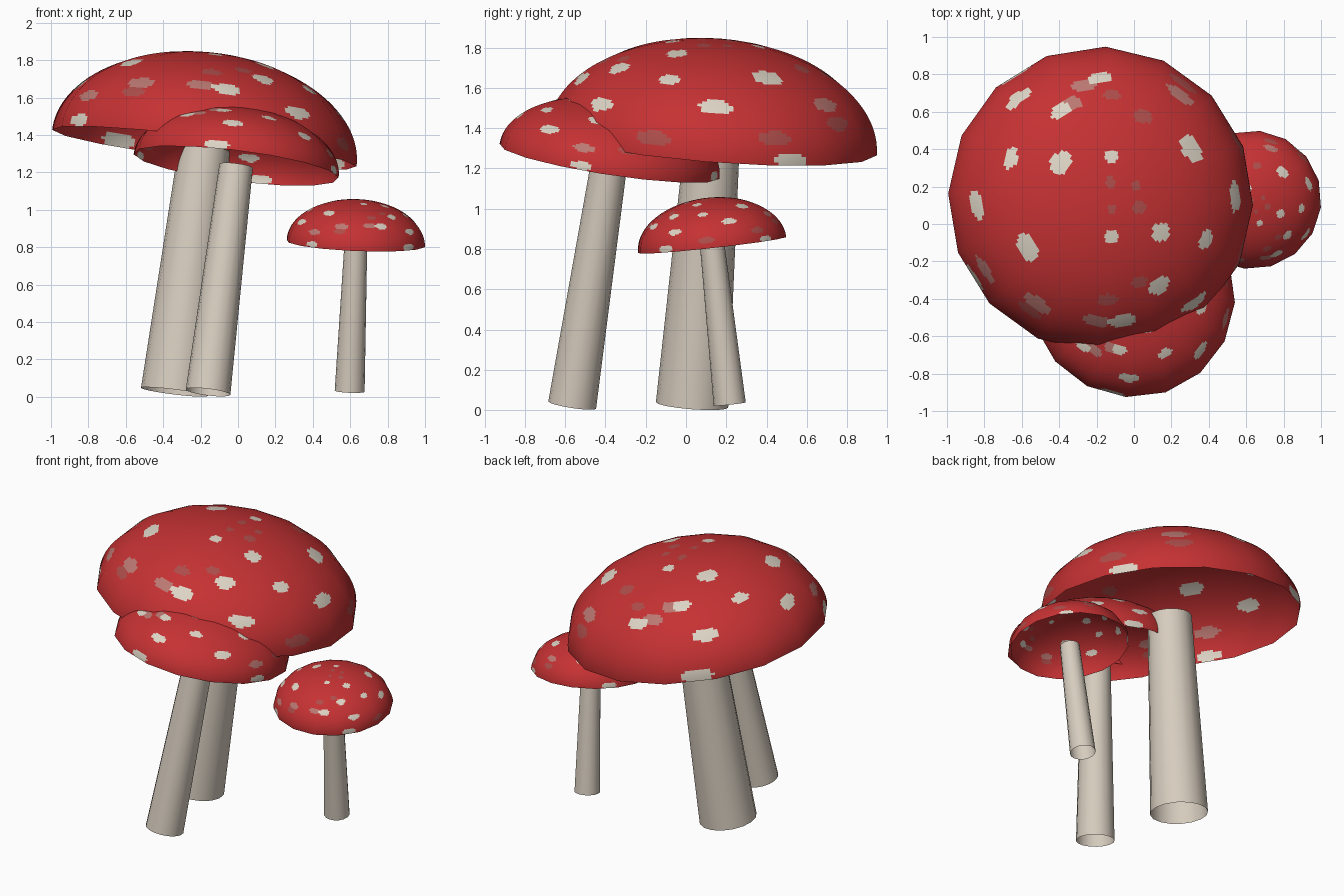
import bpy, bmesh, math
from mathutils import Vector, Matrix

if "Cube" in bpy.data.objects:
    bpy.data.objects.remove(bpy.data.objects["Cube"])


def material(name, rgb):
    m = bpy.data.materials.new(name)
    m.diffuse_color = (*rgb, 1)
    m.use_nodes = True
    m.node_tree.nodes["Principled BSDF"].inputs["Base Color"].default_value = m.diffuse_color
    return m


RED = material("cap_red", (0.56, 0.031, 0.033))
CREAM = material("spot_cream", (0.72, 0.66, 0.56))
PINK = material("faded_pink", (0.50, 0.19, 0.17))
DIM = material("faint_rose", (0.42, 0.075, 0.07))
STEM = material("stem_beige", (0.68, 0.61, 0.52))

# Spots on a unit dome: (azimuth deg, elevation deg, size)
CREAM_SPOTS = [
    (94, 39, .07), (132, 30, .085), (120, 50, .065), (160, 46, .065), (149, 67, .075),
    (90, 76, .045), (29, 51, .09), (0, 31, .085), (184, 30, .085), (213, 49, .085),
    (270, 73, .045), (322, 65, .065), (336, 45, .06), (299, 46, .07), (277, 33, .08),
    (310, 24, .085), (212, 4, .08), (125, 4, .10), (29, 3, .09), (303, 4, .09)]
PINK_SPOTS = [
    (102, 42, .07), (112, 50, .06), (211, 20, .08), (237, 31, .08), (265, 34, .075),
    (54, 33, .085)]
DIM_SPOTS = [
    (88, 49, .055), (67, 56, .06), (98, 86, .035), (16, 80, .035), (332, 78, .045),
    (270, 84, .03), (289, 52, .05), (269, 46, .06), (236, 24, .075), (338, 10, .09),
    (23, 15, .085), (55, 22, .08)]
SPOT_GROUPS = [(1, CREAM_SPOTS), (2, PINK_SPOTS), (3, DIM_SPOTS)]

SIDES, SUB, RINGS = 16, 12, 56


def spot_index(az, el):
    """Material slot for a direction on the dome (degrees)."""
    for slot, spots in SPOT_GROUPS:
        for a, e, s in spots:
            flat = math.cos(math.radians(e)) ** 2          # spots stretch sideways low down
            da = math.radians((az - a + 180) % 360 - 180) * math.cos(math.radians(el))
            de = math.radians(el - e)
            if (da / (s * (1 + .3 * flat))) ** 2 + (de / (s * (1 - .2 * flat))) ** 2 < 1:
                return slot
    return 0


def finish(name, verts, faces, mats):
    me = bpy.data.meshes.new(name)
    me.from_pydata(verts, [], faces)
    for m in mats:
        me.materials.append(m)
    me.polygons.foreach_set("use_smooth", [True] * len(me.polygons))
    ob = bpy.data.objects.new(name, me)
    bpy.context.collection.objects.link(ob)
    return ob


def cap(name, centre, axis, radius, height, spin):
    """Open 16-sided dome; each side is finely divided so the spots can be cut in."""
    rot = Vector((0, 0, 1)).rotation_difference(axis).to_matrix() @ Matrix.Rotation(
        math.radians(spin), 3, 'Z')
    n = SIDES * SUB
    corner = [Vector((math.cos(t), math.sin(t), 0)) for t in
              (math.tau * i / SIDES - math.radians(2) for i in range(SIDES + 1))]
    outline = [corner[i // SUB].lerp(corner[i // SUB + 1], i % SUB / SUB) for i in range(n)]
    verts, normals = [], []

    def add(p, smooth):
        verts.append(centre + rot @ Vector((p.x * radius, p.y * radius, p.z * height)))
        q = Vector((smooth.x / radius, smooth.y / radius, smooth.z / height))
        normals.append((rot @ q).normalized())

    for r in range(RINGS):
        e = math.pi / 2 * r / RINGS
        for o in outline:
            up = Vector((0, 0, math.sin(e)))
            add(o * math.cos(e) + up, o.normalized() * math.cos(e) + up)
    add(Vector((0, 0, 1)), Vector((0, 0, 1)))
    faces, slots = [], []
    for r in range(RINGS):
        for i in range(n):
            j = (i + 1) % n
            if r < RINGS - 1:
                faces.append((r * n + i, r * n + j, (r + 1) * n + j, (r + 1) * n + i))
            else:
                faces.append((r * n + i, r * n + j, RINGS * n))
            slots.append(spot_index((i + .5) / n * 360 - 2, (r + .5) / RINGS * 90))
    ob = finish(name, verts, faces, [RED, CREAM, PINK, DIM])
    ob.data.polygons.foreach_set("material_index", slots)
    ob.data.normals_split_custom_set_from_vertices(normals)


def stem(name, base, top, r0, r1):
    """Open tapered tube leaning from base to top."""
    rot = Vector((0, 0, 1)).rotation_difference(top - base)
    n = 16
    verts = [c + rot @ Vector((r * math.cos(math.tau * i / n), r * math.sin(math.tau * i / n), 0))
             for c, r in ((base, r0), (top, r1)) for i in range(n)]
    faces = [(i, (i + 1) % n, n + (i + 1) % n, n + i) for i in range(n)]
    finish(name, verts, faces, [STEM])


# name, stem base, cap centre, stem radii, cap radius, cap height, spot rotation
for name, base, top, r0, r1, radius, height, spin in [
        ("large", (-.34, .03, .026), (-.18, .13, 1.33), .18, .137, .82, .51, 0),
        ("middle", (-.16, -.565, .025), (-.01, -.38, 1.235), .12, .09, .553, .313, 133),
        ("small", (.597, .217, .03), (.63, .13, .82), .08, .061, .372, .235, 18)]:
    base, top = Vector(base), Vector(top)
    stem(name + "_stem", base, top, r0, r1)
    cap(name + "_cap", top, top - base, radius, height, spin)
